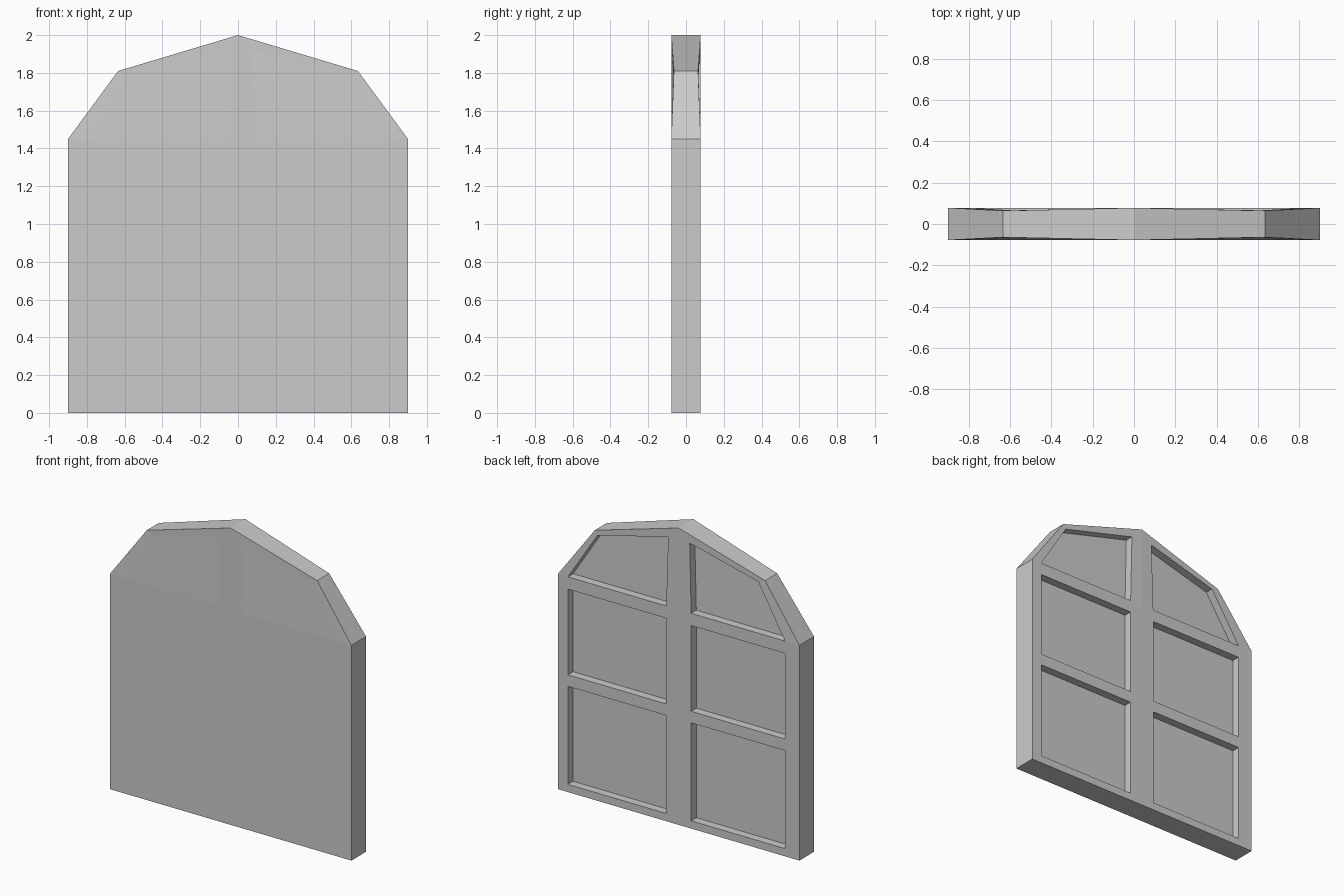
import bpy, bmesh

if "Cube" in bpy.data.objects:
    bpy.data.objects.remove(bpy.data.objects["Cube"])

HALF = 0.078      # half thickness of a leaf
PINCHED = 0.064   # half thickness at the shoulder
RECESS = 0.055    # depth of the panels on the back

grey = bpy.data.materials.new("door grey")
grey.use_nodes = True
colour = (0.6, 0.6, 0.6, 1)
grey.diffuse_color = colour
grey.node_tree.nodes["Principled BSDF"].inputs["Base Color"].default_value = colour


def door_leaf(name, side, inner, outer, shoulder):
    """One leaf: a sheet of rails, stiles and panels, thickened, panels sunk at the back."""
    bm = bmesh.new()
    columns = [0, inner, outer, 0.9]
    rows = [0, 0.052, 0.712, 0.79, 1.367, 1.45]

    def vert(x, z, half=HALF):
        return bm.verts.new((side * x, -half, z))

    grid = [[vert(x, z) for x in columns] for z in rows]
    panels = []

    # Straight lower part
    for r in range(len(rows) - 1):
        for c in range(3):
            face = bm.faces.new((grid[r][c], grid[r][c + 1], grid[r + 1][c + 1], grid[r + 1][c]))
            if c == 1 and r in (1, 3):
                panels.append(face)

    # Arched top around a four sided panel
    centre, low_in, low_out, edge = grid[-1]
    peak = vert(0, 2)
    corner = vert(0.635, 1.81, PINCHED)
    high_in = vert(0.08, 1.918, 0.075)
    high_out = vert(*shoulder, 0.066)
    bm.faces.new((edge, corner, high_out, low_out))
    bm.faces.new((corner, peak, high_in, high_out))
    bm.faces.new((peak, centre, low_in, high_in))
    panels.append(bm.faces.new((low_in, low_out, high_out, high_in)))

    # Thicken to the back
    centres = [p.calc_center_median() for p in panels]
    made = bmesh.ops.extrude_face_region(bm, geom=bm.faces[:], use_keep_orig=True)["geom"]
    for v in made:
        if isinstance(v, bmesh.types.BMVert):
            v.co.y = -v.co.y
    back = [f for f in made if isinstance(f, bmesh.types.BMFace)]

    # Sink the panels
    sunk = []
    for c in centres:
        sunk.append(min(back, key=lambda f: (f.calc_center_median().xz - c.xz).length))
    for f in bmesh.ops.extrude_discrete_faces(bm, faces=sunk)["faces"]:
        bmesh.ops.translate(bm, verts=f.verts[:], vec=(0, -RECESS, 0))
    bmesh.ops.recalc_face_normals(bm, faces=bm.faces[:])

    mesh = bpy.data.meshes.new(name)
    bm.to_mesh(mesh)
    bm.free()
    mesh.materials.append(grey)
    bpy.context.collection.objects.link(bpy.data.objects.new(name, mesh))


door_leaf("left_leaf", 1, 0.093, 0.826, (0.615, 1.78))
door_leaf("right_leaf", -1, 0.093, 0.793, (0.585, 1.79))
